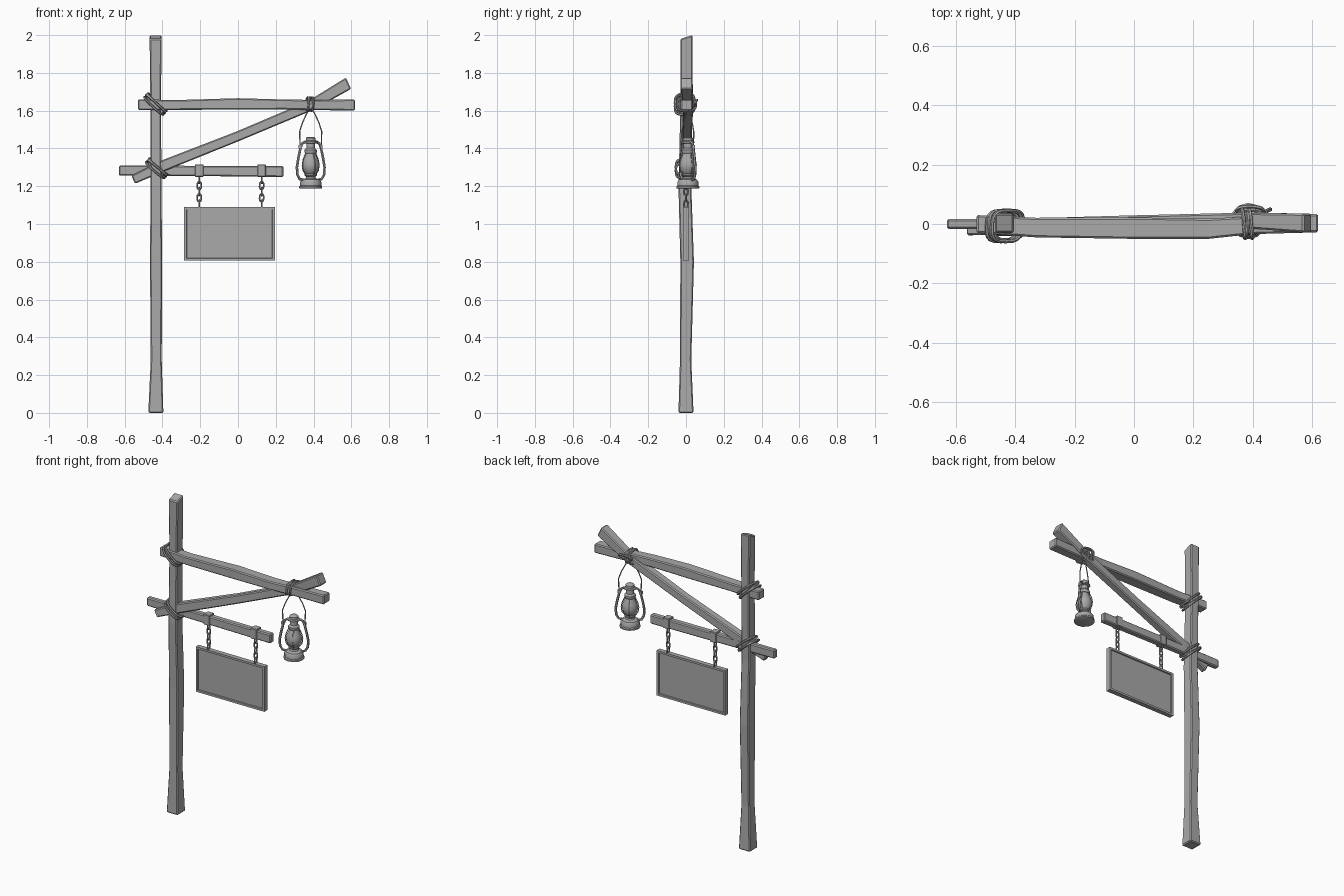
import bpy, bmesh, math
from mathutils import Vector, Matrix

if "Cube" in bpy.data.objects:
    bpy.data.objects.remove(bpy.data.objects["Cube"])

grey = bpy.data.materials.new("plain_grey")
grey.use_nodes = True
COLOUR = (0.4, 0.4, 0.4, 1)
grey.diffuse_color = COLOUR
grey.node_tree.nodes["Principled BSDF"].inputs["Base Color"].default_value = COLOUR


def finish(name, bm, smooth=False, bevel=0):
    bmesh.ops.recalc_face_normals(bm, faces=bm.faces)
    mesh = bpy.data.meshes.new(name)
    bm.to_mesh(mesh)
    bm.free()
    mesh.materials.append(grey)
    ob = bpy.data.objects.new(name, mesh)
    bpy.context.collection.objects.link(ob)
    if bevel:
        mod = ob.modifiers.new("worn_edges", "BEVEL")
        mod.width, mod.segments, mod.limit_method = bevel, 1, "ANGLE"
        mod.angle_limit = math.radians(50)
    if smooth:
        bpy.ops.object.select_all(action="DESELECT")
        ob.select_set(True)
        bpy.context.view_layer.objects.active = ob
        bpy.ops.object.shade_smooth_by_angle(angle=math.radians(40))
    return ob


def bridge(bm, rings, closed=False):
    n = len(rings[0])
    pairs = list(zip(rings, rings[1:])) + ([(rings[-1], rings[0])] if closed else [])
    for a, b in pairs:
        for i in range(n):
            bm.faces.new((a[i], a[(i + 1) % n], b[(i + 1) % n], b[i]))
    if not closed:
        bm.faces.new(rings[0])
        bm.faces.new(rings[-1])


def timber(name, stations, u, v):
    """Hewn square log; each station is centre xyz plus half sizes along u and v."""
    bm = bmesh.new()
    u, v = Vector(u).normalized(), Vector(v).normalized()
    rings = []
    for x, y, z, a, b in stations:
        c = Vector((x, y, z))
        rings.append([bm.verts.new(c + u * a * i + v * b * j)
                      for i, j in ((-1, -1), (1, -1), (1, 1), (-1, 1))])
    bridge(bm, rings)
    return finish(name, bm, bevel=0.006)


def tube(name, points, radius, closed=False, sides=6):
    """Round rod swept along a path."""
    bm = bmesh.new()
    pts = [Vector(p) for p in points]
    n, rings, side = len(pts), [], None
    for i, p in enumerate(pts):
        before = pts[i - 1] if i or closed else p
        after = pts[(i + 1) % n] if i < n - 1 or closed else p
        t = (after - before).normalized()
        if side is None:
            side = t.orthogonal()
        side = (side - t * side.dot(t)).normalized()
        other = t.cross(side)
        rings.append([bm.verts.new(p + radius * (side * math.cos(k) + other * math.sin(k)))
                      for k in (math.tau * s / sides for s in range(sides))])
    bridge(bm, rings, closed)
    return finish(name, bm, smooth=True)


def box(name, centre, size, bevel=0):
    bm = bmesh.new()
    bmesh.ops.create_cube(bm, size=1, matrix=Matrix.Translation(centre) @ Matrix.Diagonal((*size, 1)))
    return finish(name, bm, bevel=bevel)


def lathe(name, profile, centre, sides=12):
    bm = bmesh.new()
    rings = [[bm.verts.new((centre[0] + r * math.cos(math.tau * k / sides),
                            centre[1] + r * math.sin(math.tau * k / sides), z))
              for k in range(sides)] for r, z in profile]
    bridge(bm, rings)
    return finish(name, bm, smooth=True)


# Post, with a slanted top
X, Y, Z = (1, 0, 0), (0, 1, 0), (0, 0, 1)
post = timber("post", [(-.435, 0, 0, .04, .04), (-.433, -.002, .28, .029, .03),
                       (-.434, .006, .8, .032, .036), (-.434, -.006, 1.2, .029, .034),
                       (-.436, .003, 1.65, .028, .032), (-.436, .002, 1.99, .032, .032)], X, Y)
for vert in post.data.vertices:
    if vert.co.z > 1.9:
        vert.co.z += .01 if vert.co.y > 0 else -.01

# Beams and brace
timber("top_beam", [(-.53, 0, 1.632, .03, .028), (-.33, -.012, 1.63, .033, .026),
                    (0, -.014, 1.636, .036, .03), (.25, -.016, 1.633, .034, .026),
                    (.4, -.004, 1.63, .03, .027), (.62, .003, 1.63, .031, .029)], Y, Z)
timber("lower_beam", [(-.63, 0, 1.283, .016, .027), (-.2, 0, 1.281, .02, .027),
                      (.24, 0, 1.278, .019, .029)], Y, Z)
along = Vector((1.14, 0, .52))
timber("brace", [(-.555, -.018, 1.235, .02, .024), (-.38, -.008, 1.315, .026, .029),
                 (0, .004, 1.465, .025, .026), (.38, .012, 1.625, .026, .027),
                 (.585, .003, 1.745, .032, .033)], Y, (-along.z, 0, along.x))


# Rope lashings
def lashing(name, centre, direction, half_long, half_deep, turns, spacing):
    d = Vector(direction).normalized()
    across = Vector((-d.z, 0, d.x))
    for i in range(turns):
        shift = (i - (turns - 1) / 2) * spacing
        pts = []
        for k in range(20):
            a = math.tau * k / 20
            c, s = math.cos(a), math.sin(a)
            pts.append(Vector(centre) + across * (shift + .006 * s * (-1) ** i)
                       + d * half_long * math.copysign(abs(c) ** .65, c)
                       + Vector(Y) * half_deep * math.copysign(abs(s) ** .65, s))
        tube(f"{name}_turn_{i + 1}", pts, .0065, closed=True)


lashing("upper_post_rope", (-.437, -.007, 1.635), (1, 0, -.93), .068, .052, 3, .013)
lashing("lower_post_rope", (-.43, -.004, 1.295), (1, 0, -.85), .064, .05, 3, .013)
lashing("brace_rope", (.38, .002, 1.635), (.06, 0, 1), .035, .05, 3, .012)
for i in range(2):
    tube(f"brace_rope_knot_{i + 1}",
         [(.39 + .045 * math.cos(a), .047 + .012 * math.sin(a) - .01 * i,
           1.64 - .02 * i + .016 * math.sin(a + i)) for a in (math.tau * k / 14 for k in range(14))],
         .0065, closed=True)

# Sign board with a raised frame on both faces
bm = bmesh.new()
bmesh.ops.create_cube(bm, size=1, matrix=Matrix.Translation((-.045, 0, .948))
                      @ Matrix.Diagonal((.48, .03, .285, 1)))
bm.normal_update()
faces = [f for f in bm.faces if abs(f.normal.y) > .9]
bmesh.ops.inset_individual(bm, faces=faces, thickness=.018)
bmesh.ops.inset_individual(bm, faces=faces, thickness=.003, depth=-.007)
finish("sign_board", bm)

# Straps and chains
for label, x in (("right", -.205), ("left", .125)):
    box(f"{label}_strap", (x, 0, 1.283), (.044, .048, .066), bevel=.003)
    for i in range(5):
        pts = []
        for k in range(12):
            a = math.tau * k / 12
            w, h = .011 * math.cos(a), .016 * math.sin(a) + math.copysign(.005, math.sin(a + .01))
            pts.append((x + (w if i % 2 else 0), 0 if i % 2 else w, 1.236 - i * .0325 + h))
        tube(f"{label}_chain_link_{i + 1}", pts, .0045, closed=True)

# Lantern body
C = (.385, .01)
lathe("lantern_base", [(.055, 1.187), (.061, 1.19), (.061, 1.198), (.056, 1.203), (.056, 1.222),
                       (.048, 1.235), (.028, 1.241), (.024, 1.25), (.032, 1.256),
                       (.032, 1.264), (.026, 1.268)], C)
lathe("lantern_globe", [(.028, 1.266), (.042, 1.285), (.047, 1.312), (.041, 1.34),
                        (.028, 1.37), (.026, 1.378)], C)
lathe("lantern_cap", [(.03, 1.374), (.033, 1.38), (.033, 1.392), (.023, 1.402), (.022, 1.425),
                      (.036, 1.43), (.034, 1.437), (.026, 1.441), (.026, 1.455), (.018, 1.461)], C)
for i in range(4):
    a = math.tau * i / 4 + .5
    tube(f"globe_guard_{i + 1}", [(C[0] + r * math.cos(a), C[1] + r * math.sin(a), z)
                                  for r, z in ((.03, 1.262), (.046, 1.282), (.051, 1.312),
                                               (.045, 1.342), (.03, 1.376))], .003, sides=5)

# Lantern side tubes and hanging wire, turned about the lantern's axis
TURN = math.radians(28)


def turned(r, z):
    return (C[0] + r * math.cos(TURN), C[1] + r * math.sin(TURN), z)


for label, s in (("left", 1), ("right", -1)):
    tube(f"lantern_{label}_tube", [turned(s * r, z) for r, z in (
        (.04, 1.232), (.066, 1.238), (.08, 1.262), (.083, 1.3), (.074, 1.35),
        (.062, 1.4), (.052, 1.425), (.036, 1.434), (.02, 1.434))], .0075)
    box(f"lantern_{label}_handle_lug", turned(s * .064, 1.408), (.014, .014, .018))
tube("lantern_handle", [turned(s * r, z) for s, r, z in (
    (1, .064, 1.41), (1, .066, 1.49), (1, .05, 1.535), (1, .024, 1.585), (1, .012, 1.602),
    (-1, .012, 1.602), (-1, .024, 1.585), (-1, .05, 1.535), (-1, .066, 1.49), (-1, .064, 1.41))],
    .0035, sides=5)
